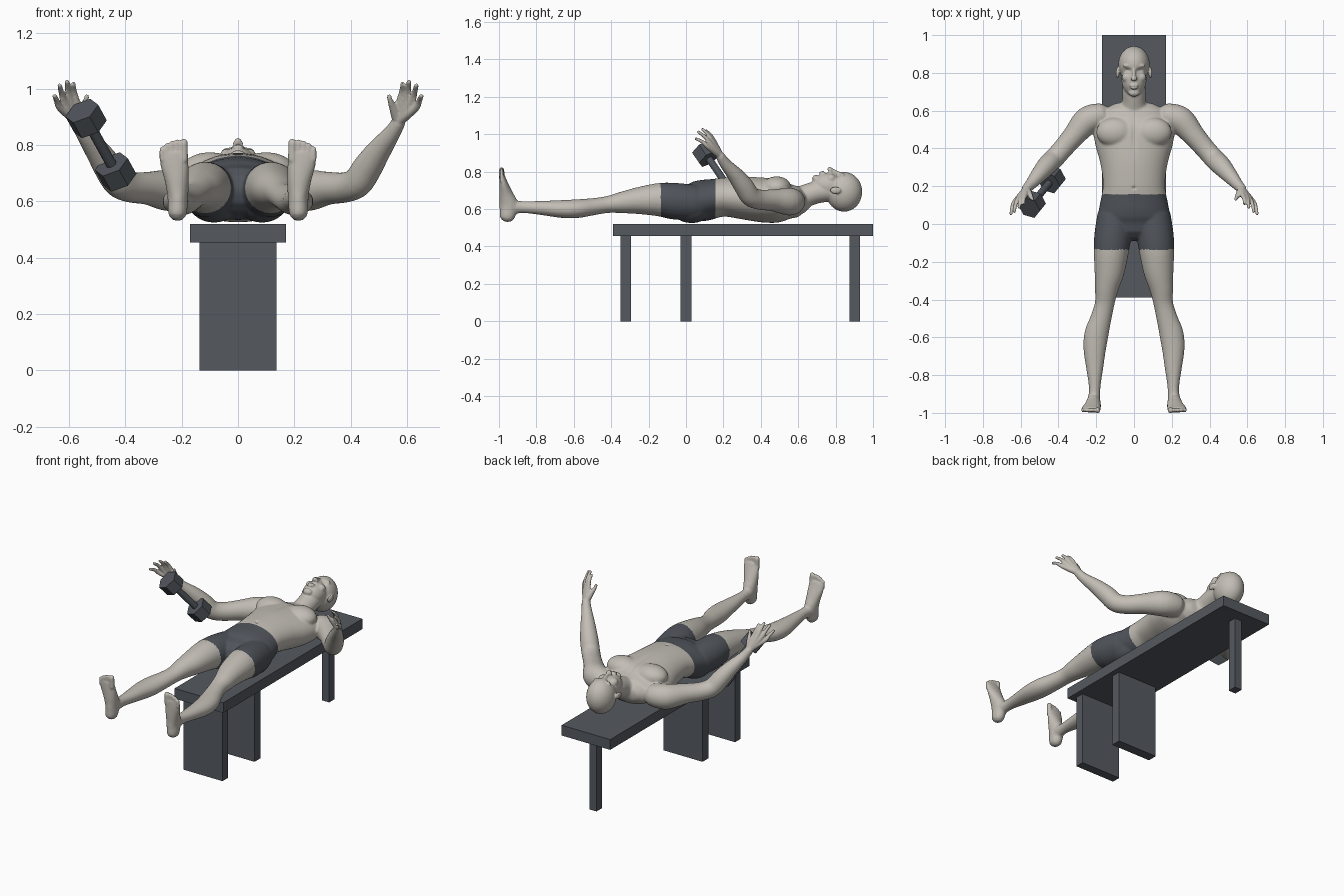
import bpy
import bmesh
import math
from mathutils import Vector, Matrix

cube = bpy.data.objects.get("Cube")
if cube:
    bpy.data.objects.remove(cube, do_unlink=True)


def material(name, color):
    mat = bpy.data.materials.new(name)
    mat.use_nodes = True
    mat.diffuse_color = (*color, 1)
    mat.node_tree.nodes["Principled BSDF"].inputs["Base Color"].default_value = (*color, 1)
    return mat


skin = material("warm grey skin", (0.54, 0.51, 0.46))
cloth = material("dark grey cloth", (0.08, 0.09, 0.105))
slate = material("slate grey", (0.09, 0.10, 0.115))


def add_object(name, bm, mat):
    bmesh.ops.recalc_face_normals(bm, faces=bm.faces)
    mesh = bpy.data.meshes.new(name)
    bm.to_mesh(mesh)
    bm.free()
    mesh.materials.append(mat)
    obj = bpy.data.objects.new(name, mesh)
    bpy.context.collection.objects.link(obj)
    return obj


def box(name, low, high):
    low, high = Vector(low), Vector(high)
    bm = bmesh.new()
    size = Matrix.Diagonal((*(high - low), 1))
    bmesh.ops.create_cube(bm, size=1, matrix=Matrix.Translation((low + high) / 2) @ size)
    return add_object(name, bm, slate)


def rod(name, start, end, radius, sides):
    start, end = Vector(start), Vector(end)
    axis = end - start
    turn = axis.to_track_quat('Z', 'Y').to_matrix().to_4x4()
    bm = bmesh.new()
    bmesh.ops.create_cone(bm, cap_ends=True, segments=sides, radius1=radius, radius2=radius,
                          depth=axis.length, matrix=Matrix.Translation((start + end) / 2) @ turn)
    return add_object(name, bm, cloth)


def spline(rows, steps=4):
    """Smooth curve through rows of x, y, z, width radius, depth radius."""
    rows = [Vector(r if len(r) == 5 else (*r, r[3])) for r in rows]
    rows = [rows[0]] + rows + [rows[-1]]
    out = []
    for a, b, c, d in zip(rows, rows[1:], rows[2:], rows[3:]):
        for i in range(steps):
            t = i / steps
            out.append(b + (c - a) * (t / 2) + (a * 2 - b * 5 + c * 4 - d) * (t * t / 2)
                       + (b * 3 - a - c * 3 + d) * (t ** 3 / 2))
    return out + [rows[-1]]


def loft(bm, rows, side=1, segments=24):
    """Round-ended tube with elliptical sections; side -1 mirrors it."""
    pts = spline(rows)
    stations = []
    for i, p in enumerate(pts):
        tangent = (pts[min(i + 1, len(pts) - 1)] - pts[max(i - 1, 0)]).to_3d().normalized()
        stations.append((p.to_3d(), tangent, p[3], p[4]))

    def cap(station, sign):
        c, t, a, b = station
        return [(c + t * sign * min(a, b) * math.sin(k), t, a * math.cos(k), b * math.cos(k))
                for k in (0.5, 1.0, 1.45)]
    stations = cap(stations[0], -1)[::-1] + stations + cap(stations[-1], 1)
    rings = []
    for c, t, a, b in stations:
        u = (Vector((1, 0, 0)) - t * t.x).normalized()
        v = t.cross(u)
        ring = []
        for k in range(segments):
            ang = math.tau * k / segments
            co = c + u * a * math.cos(ang) + v * b * math.sin(ang)
            ring.append(bm.verts.new((co.x * side, co.y, co.z)))
        rings.append(ring)
    for r, s in zip(rings, rings[1:]):
        for k in range(segments):
            n = (k + 1) % segments
            bm.faces.new((r[k], r[n], s[n], s[k]))
    bm.faces.new(rings[0][::-1])
    bm.faces.new(rings[-1])


def blob(bm, centre, radii, side=1):
    place = Matrix.Translation((centre[0] * side, *centre[1:]))
    bmesh.ops.create_uvsphere(bm, u_segments=32, v_segments=20, radius=1,
                              matrix=place @ Matrix.Diagonal((*radii, 1)))


# Bench: top, two wide panel legs, one post
box("bench_top", (-0.17, -0.39, 0.455), (0.17, 1, 0.52))
box("front_panel_leg", (-0.137, -0.35, 0), (0.137, -0.295, 0.455))
box("middle_panel_leg", (-0.137, -0.03, 0), (0.137, 0.03, 0.455))
box("rear_post_leg", (-0.025, 0.875, 0), (0.025, 0.93, 0.455))

# Dumbbell
end_a, end_b = Vector((-0.54, 0.105, 0.895)), Vector((-0.435, 0.235, 0.705))
half = (end_b - end_a).normalized() * 0.037
rod("dumbbell_handle", end_a, end_b, 0.019, 16)
rod("dumbbell_upper_weight", end_a - half, end_a + half, 0.064, 6)
rod("dumbbell_lower_weight", end_b - half, end_b + half, 0.064, 6)

# Torso, neck and head
bm = bmesh.new()
loft(bm, [(0, 0, 0.64, 0.17, 0.09), (0, 0.04, 0.64, 0.19, 0.105), (0, 0.1, 0.647, 0.182, 0.11),
          (0, 0.16, 0.658, 0.17, 0.104), (0, 0.22, 0.664, 0.164, 0.105),
          (0, 0.32, 0.658, 0.178, 0.115), (0, 0.42, 0.648, 0.205, 0.12),
          (0, 0.5, 0.643, 0.215, 0.115), (0, 0.56, 0.64, 0.19, 0.092)], segments=40)
loft(bm, [(0, 0.52, 0.64, 0.15, 0.09), (0, 0.59, 0.642, 0.105, 0.077),
          (0, 0.64, 0.67, 0.066, 0.062), (0, 0.7, 0.69, 0.062, 0.06),
          (0, 0.77, 0.7, 0.06, 0.06)])
blob(bm, (0, 0.845, 0.692), (0.083, 0.097, 0.106))
blob(bm, (0, 0.768, 0.725), (0.066, 0.095, 0.07))
blob(bm, (0, 0.695, 0.762), (0.03, 0.022, 0.02))
loft(bm, [(0, 0.825, 0.788, 0.009), (0, 0.79, 0.803, 0.01), (0, 0.768, 0.813, 0.013)])
blob(bm, (0, 0.733, 0.795), (0.024, 0.007, 0.009))
blob(bm, (0, 0.72, 0.792), (0.021, 0.008, 0.009))

arm = [(0.19, 0.57, 0.64, 0.07), (0.25, 0.545, 0.64, 0.074), (0.32, 0.465, 0.647, 0.059),
       (0.38, 0.395, 0.65, 0.054), (0.425, 0.345, 0.668, 0.054), (0.46, 0.31, 0.72, 0.053),
       (0.5, 0.265, 0.78, 0.044), (0.545, 0.212, 0.84, 0.031), (0.57, 0.185, 0.88, 0.025)]
leg = [(0.1, 0.04, 0.635, 0.095, 0.095), (0.112, -0.06, 0.642, 0.098, 0.098),
       (0.12, -0.14, 0.65, 0.093, 0.09), (0.13, -0.25, 0.645, 0.08, 0.073),
       (0.145, -0.34, 0.635, 0.063, 0.058), (0.155, -0.42, 0.624, 0.052, 0.045),
       (0.175, -0.5, 0.612, 0.056, 0.046), (0.198, -0.58, 0.602, 0.064, 0.05),
       (0.208, -0.66, 0.6, 0.06, 0.048), (0.208, -0.76, 0.605, 0.046, 0.039),
       (0.208, -0.86, 0.61, 0.031, 0.032), (0.21, -0.92, 0.61, 0.032, 0.036)]
foot = [(0.215, -0.955, 0.565, 0.034, 0.042), (0.214, -0.947, 0.62, 0.037, 0.05),
        (0.218, -0.962, 0.68, 0.043, 0.037), (0.226, -0.975, 0.735, 0.05, 0.024),
        (0.228, -0.982, 0.77, 0.05, 0.016)]
knuckles = [(0.576, 0.152, 0.957), (0.596, 0.142, 0.958), (0.615, 0.13, 0.95), (0.631, 0.118, 0.932)]
tips = [(0.585, 0.108, 1.018), (0.608, 0.088, 1.026), (0.634, 0.066, 1.012), (0.652, 0.054, 0.975)]
toe_tops = [0.808, 0.81, 0.806, 0.798, 0.785]

for s in (1, -1):
    # Face sides, chest and seat
    blob(bm, (0.087, 0.8, 0.7), (0.009, 0.03, 0.02), s)
    blob(bm, (0.038, 0.776, 0.763), (0.026, 0.026, 0.024), s)
    blob(bm, (0.03, 0.838, 0.778), (0.03, 0.009, 0.014), s)
    blob(bm, (0.01, 0.77, 0.806), (0.009, 0.01, 0.009), s)
    blob(bm, (0.1, 0.485, 0.715), (0.1, 0.078, 0.06), s)
    blob(bm, (0.085, 0.03, 0.605), (0.095, 0.11, 0.08), s)
    # Limbs
    loft(bm, arm, s)
    loft(bm, leg, s)
    loft(bm, foot, s)
    # Toes
    for i, top in enumerate(toe_tops):
        r = 0.015 if i == 0 else 0.0105
        x = 0.193 if i == 0 else 0.199 + 0.0175 * i
        loft(bm, [(x, -0.984, 0.75, r), (x, -0.986, top, r)], s, 12)
    # Fingers run from the wrist so that their roots form the palm
    for k, t in zip(knuckles, tips):
        mid = (Vector(k) + Vector(t)) / 2 + Vector((0.003, 0.003, 0.005))
        loft(bm, [(0.57, 0.183, 0.885, 0.02), (*k, 0.0135), (*mid, 0.0105), (*t, 0.0085)], s, 12)
    loft(bm, [(0.568, 0.18, 0.89, 0.02), (0.553, 0.157, 0.93, 0.016),
              (0.541, 0.138, 0.957, 0.011), (0.536, 0.13, 0.975, 0.009)], s, 12)

# Fuse the figure into one skin
body = add_object("reclining_figure", bm, skin)
body.data.materials.append(cloth)
bpy.context.view_layer.objects.active = body
body.select_set(True)
fuse = body.modifiers.new("fuse", 'REMESH')
fuse.mode = 'VOXEL'
fuse.voxel_size = 0.005
bpy.ops.object.modifier_apply(modifier="fuse")

# Soften muscles strongly, face and extremities lightly
broad = body.vertex_groups.new(name="broad_forms")
broad.add([v.index for v in body.data.vertices
           if abs(v.co.x) < 0.54 and -0.93 < v.co.y < 0.68], 1, 'REPLACE')
for name, group, count in (("light", "", 3), ("strong", "broad_forms", 16)):
    soften = body.modifiers.new(name, 'SMOOTH')
    soften.iterations = count
    soften.vertex_group = group
    bpy.ops.object.modifier_apply(modifier=name)

# Shallow dents: eye sockets, navel, breastbone: x, y, width, length, depth
dents = [(0.032, 0.815, 0.015, 0.009, 0.012), (-0.032, 0.815, 0.015, 0.009, 0.012),
         (0, 0.19, 0.008, 0.008, 0.01), (0, 0.47, 0.012, 0.08, 0.006)]
for v in body.data.vertices:
    if v.co.z > 0.72 and abs(v.co.x) < 0.15:
        v.co.z -= sum(d * math.exp(-((v.co.x - x) / w) ** 2 - ((v.co.y - y) / h) ** 2)
                      for x, y, w, h, d in dents)

# Shorts
for face in body.data.polygons:
    c = face.center
    face.use_smooth = True
    face.material_index = int(-0.135 < c.y < 0.157 and abs(c.x) < 0.28)
